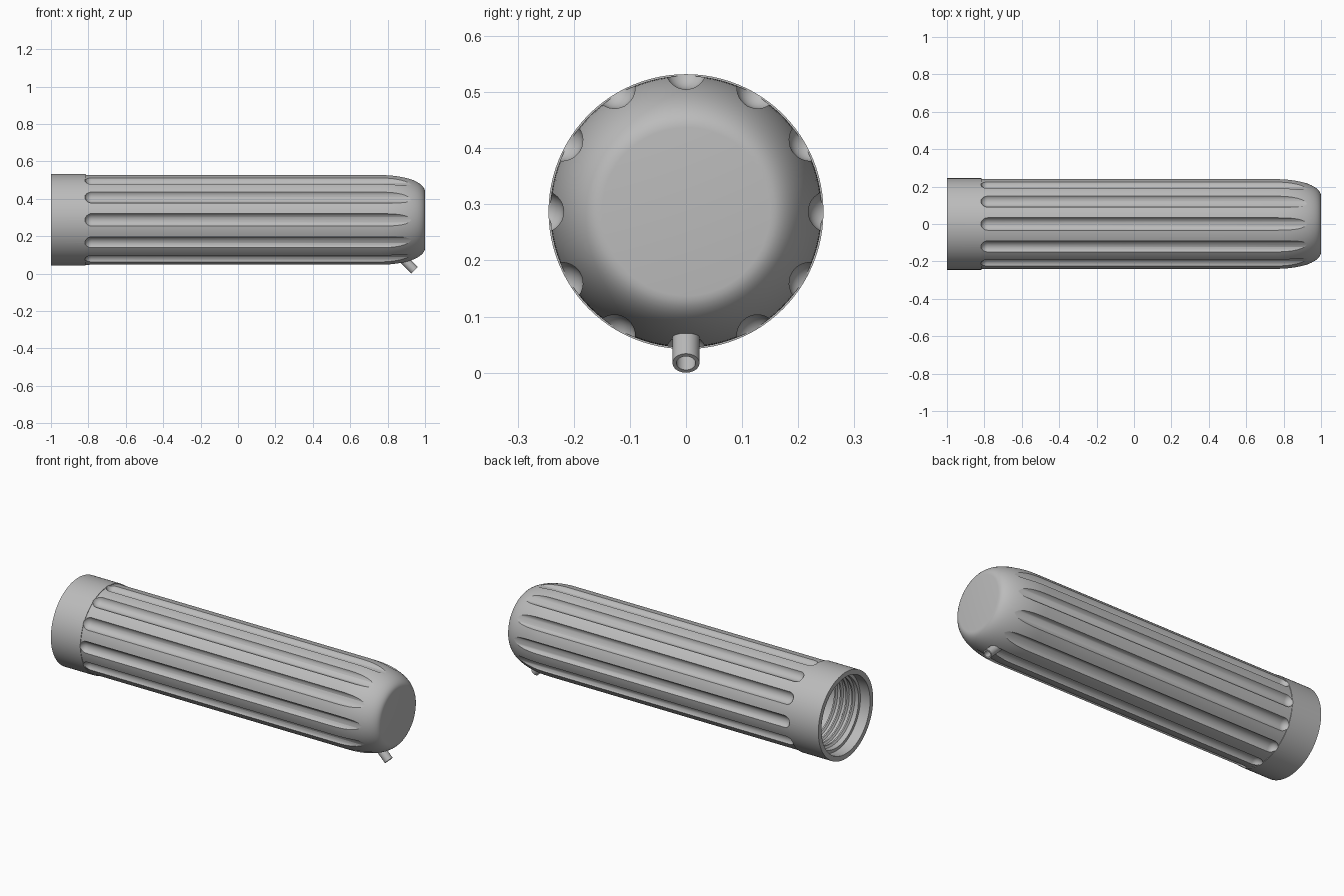
import bpy, bmesh, math
from mathutils import Matrix, Vector

cube = bpy.data.objects.get("Cube")
if cube:
    bpy.data.objects.remove(cube, do_unlink=True)

AXIS_Z = 0.287
R = 0.242

grey = bpy.data.materials.new("plain grey")
grey.use_nodes = True
colour = (0.5, 0.5, 0.5, 1)
grey.diffuse_color = colour
grey.node_tree.nodes["Principled BSDF"].inputs["Base Color"].default_value = colour


def make(name, bm, matrix):
    bm.normal_update()
    bmesh.ops.recalc_face_normals(bm, faces=bm.faces)
    bm.transform(matrix)
    mesh = bpy.data.meshes.new(name)
    bm.to_mesh(mesh)
    bm.free()
    mesh.materials.append(grey)
    obj = bpy.data.objects.new(name, mesh)
    bpy.context.collection.objects.link(obj)
    return obj


def lathe(bm, profile, segments, closed=False):
    """Spin (x, radius) points around the x axis; radius 0 makes a pole."""
    rings = []
    for x, r in profile:
        if r == 0:
            rings.append([bm.verts.new((x, 0, 0))] * segments)
        else:
            rings.append([bm.verts.new((x, r * math.cos(a), r * math.sin(a)))
                          for a in (2 * math.pi * i / segments for i in range(segments))])
    pairs = list(zip(rings, rings[1:]))
    if closed:
        pairs.append((rings[-1], rings[0]))
    for a, b in pairs:
        for i in range(segments):
            j = (i + 1) % segments
            bm.faces.new(dict.fromkeys((a[i], a[j], b[j], b[i])))


def cut(obj, cutter):
    mod = obj.modifiers.new(cutter.name, 'BOOLEAN')
    mod.operation = 'DIFFERENCE'
    mod.solver = 'EXACT'
    mod.object = cutter
    bpy.context.view_layer.objects.active = obj
    bpy.ops.object.modifier_apply(modifier=mod.name)
    bpy.data.objects.remove(cutter, do_unlink=True)


def smooth(obj):
    bpy.ops.object.select_all(action='DESELECT')
    obj.select_set(True)
    bpy.context.view_layer.objects.active = obj
    bpy.ops.object.shade_smooth_by_angle(angle=math.radians(30))


place = Matrix.Translation((0, 0, AXIS_Z))

# Hollow body: stepped mouth, plain collar, domed closed end
dome = []
for i in range(17):
    t = math.pi / 2 * i / 16
    dome.append((0.76 + 0.24 * math.sin(t), 0.15 + (R - 0.15) * math.cos(t)))
profile = [(0.9, 0), (0.9, 0.14), (0.8, 0.2), (-0.94, 0.2), (-0.94, 0.217),
           (-1, 0.217), (-1, 0.245), (-0.815, 0.245), (-0.815, R)]
profile += dome + [(1, 0)]
bm = bmesh.new()
lathe(bm, profile, 96)
body = make("body", bm, place)

# Twelve long round-ended flutes
FLUTE_R, FLUTE_OFFSET = 0.037, 0.255
flute = [(-0.82 + FLUTE_R * (1 - math.cos(t)), FLUTE_R * math.sin(t))
         for t in (math.pi / 2 * i / 8 for i in range(9))] + [(1.05, FLUTE_R), (1.05, 0)]
bm = bmesh.new()
for k in range(12):
    before = set(bm.verts)
    lathe(bm, flute, 32)
    new = [v for v in bm.verts if v not in before]
    turn = Matrix.Rotation(math.radians(30 * k), 4, 'X')
    bmesh.ops.transform(bm, verts=new, matrix=turn @ Matrix.Translation((0, 0, FLUTE_OFFSET)))
cutter = make("flute_cutter", bm, place)
cutter.hide_render = True
cut(body, cutter)

# Spout tube slanting down and out under the domed end
LENGTH = 0.1
aim = Vector((1, 0, -1)).normalized()
tip = Vector((0.944, 0, 0.017))
slant = Matrix.Translation(tip - aim * LENGTH) @ Matrix.Rotation(math.radians(45), 4, 'Y')
bm = bmesh.new()
lathe(bm, [(-0.02, 0), (-0.02, 0.018), (LENGTH, 0.018), (LENGTH, 0)], 32)
bore = make("bore_cutter", bm, slant)
bore.hide_render = True
cut(body, bore)
bm = bmesh.new()
lathe(bm, [(0, 0.017), (0, 0.024), (LENGTH, 0.024), (LENGTH, 0.017)], 32, closed=True)
spout = make("spout", bm, slant)

# Screw thread winding inside the mouth
STEPS, TURNS, PITCH = 64, 4, 0.036
bm = bmesh.new()
rows = []
for i in range(STEPS * TURNS + 1):
    a = 2 * math.pi * i / STEPS
    x = -0.925 + PITCH * i / STEPS
    section = [(x - 0.012, 0.202), (x - 0.004, 0.189), (x + 0.004, 0.189), (x + 0.012, 0.202)]
    rows.append([bm.verts.new((px, r * math.cos(a), r * math.sin(a))) for px, r in section])
for a, b in zip(rows, rows[1:]):
    for i in range(4):
        j = (i + 1) % 4
        bm.faces.new((a[i], a[j], b[j], b[i]))
bm.faces.new(rows[0])
bm.faces.new(rows[-1])
thread = make("screw_thread", bm, place)

for part in (body, spout, thread):
    smooth(part)
